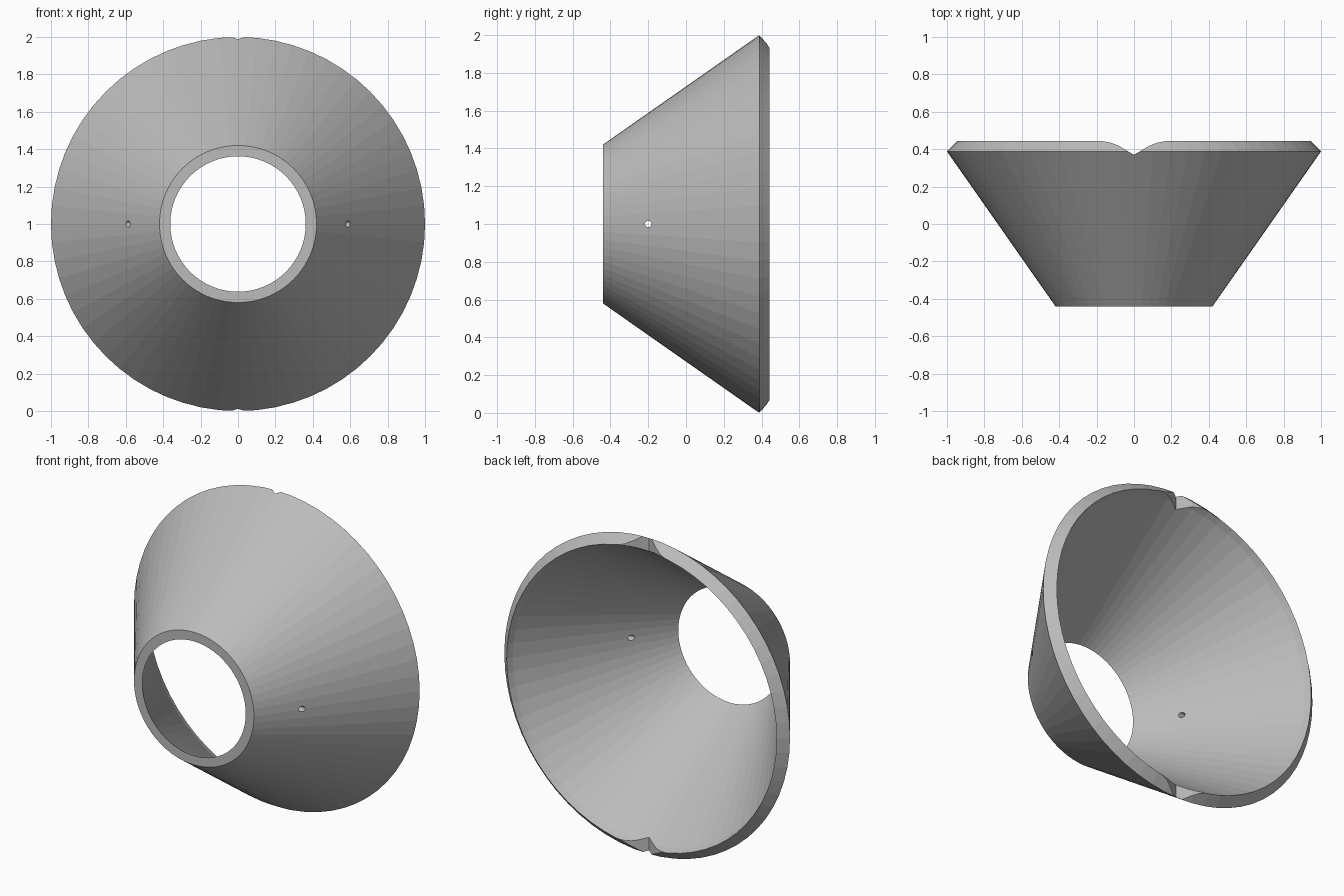
import bpy, bmesh, math

old = bpy.data.objects.get("Cube")
if old:
    bpy.data.objects.remove(old, do_unlink=True)

SIDES = 64

grey = bpy.data.materials.new("neutral grey")
grey.use_nodes = True
colour = (0.5, 0.5, 0.5, 1)
grey.diffuse_color = colour
grey.node_tree.nodes["Principled BSDF"].inputs["Base Color"].default_value = colour


def make_object(name, bm):
    bmesh.ops.recalc_face_normals(bm, faces=bm.faces)
    mesh = bpy.data.meshes.new(name)
    bm.to_mesh(mesh)
    bm.free()
    mesh.materials.append(grey)
    obj = bpy.data.objects.new(name, mesh)
    bpy.context.collection.objects.link(obj)
    return obj


def cut(target, cutter):
    mod = target.modifiers.new(cutter.name, "BOOLEAN")
    mod.operation = "DIFFERENCE"
    mod.solver = "EXACT"
    mod.object = cutter
    cutter.hide_render = True
    cutter.hide_viewport = True
    cutter.display_type = "WIRE"


# Hollow cone: closed wall section (radius, depth) turned about the y axis
section = [(0.42, -0.44), (1.0, 0.388), (0.945, 0.443), (0.928, 0.405), (0.362, -0.44)]
bm = bmesh.new()
rings = []
for i in range(SIDES):
    a = math.tau * i / SIDES
    rings.append([bm.verts.new((r * math.cos(a), y, 1 + r * math.sin(a))) for r, y in section])
for i in range(SIDES):
    here, there = rings[i], rings[(i + 1) % SIDES]
    for j in range(len(section)):
        k = (j + 1) % len(section)
        bm.faces.new((here[j], here[k], there[k], there[j]))
cone = make_object("cone_shell", bm)

# Round-shouldered V notches across the top and bottom of the rim
half = [(0.04, 0.393), (0.08, 0.417), (0.12, 0.434), (0.16, 0.442), (0.19, 0.444)]
outline = [(-x, y) for x, y in reversed(half)] + [(0, 0.37)] + half
outline += [(0.19, 0.6), (-0.19, 0.6)]
bm = bmesh.new()
face = bm.faces.new([bm.verts.new((x, y, -0.2)) for x, y in outline])
extruded = bmesh.ops.extrude_face_region(bm, geom=[face])["geom"]
bmesh.ops.translate(bm, vec=(0, 0, 2.4),
                    verts=[v for v in extruded if isinstance(v, bmesh.types.BMVert)])
cut(cone, make_object("rim_notch_cutter", bm))

# Small cross holes through the left and right walls
bpy.ops.mesh.primitive_cylinder_add(vertices=16, radius=0.017, depth=2.4,
                                    location=(0, -0.2, 1), rotation=(0, math.pi / 2, 0))
hole = bpy.context.object
hole.name = "cross_hole_cutter"
hole.data.materials.append(grey)
cut(cone, hole)
